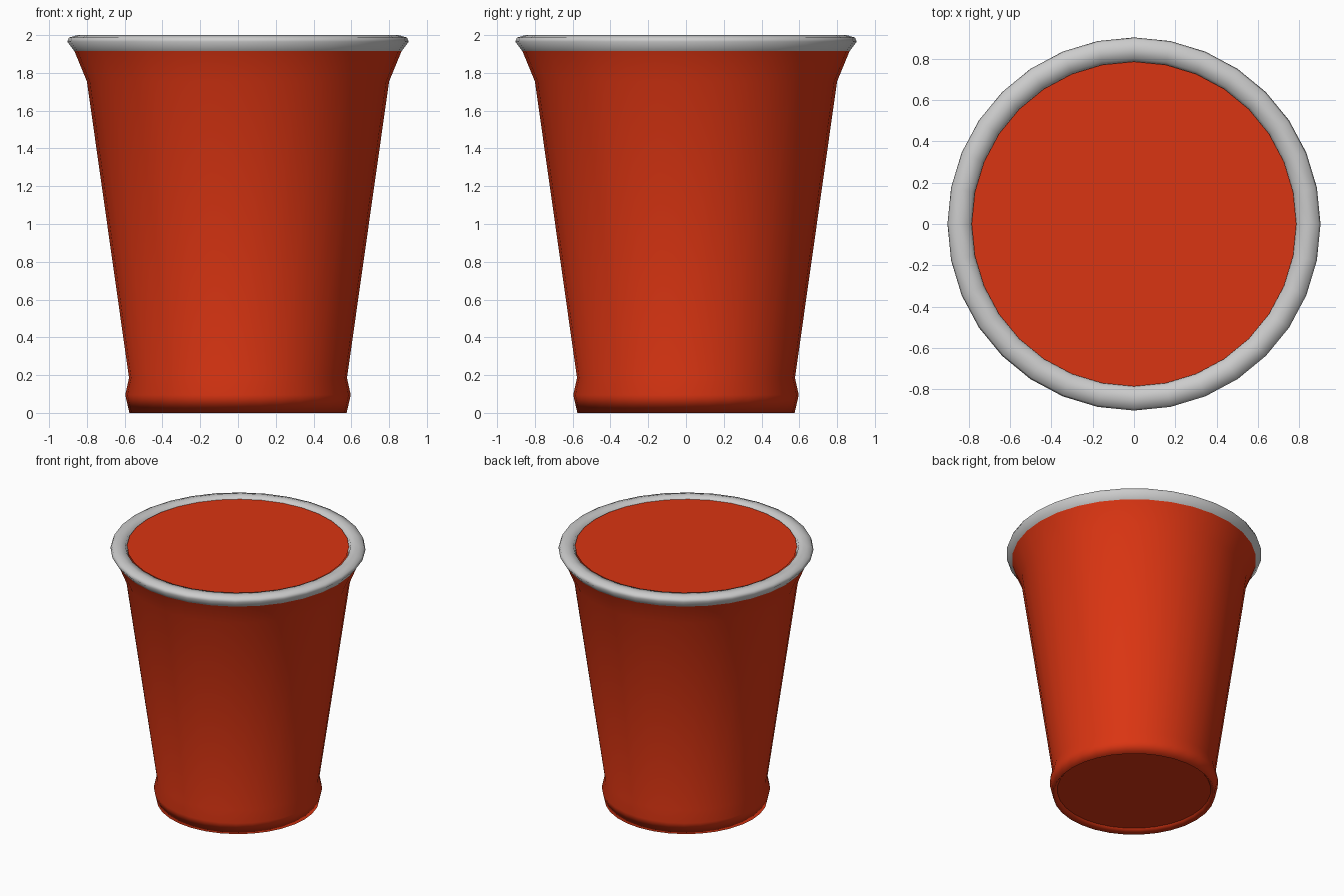
import bpy, bmesh
from math import cos, sin, tau

if "Cube" in bpy.data.objects:
    bpy.data.objects.remove(bpy.data.objects["Cube"])

SIDES = 32


def lathe(name, profile, material=None, cap_start=False):
    """Spin an (r, z) profile, listed bottom to top on the outside."""
    bm = bmesh.new()
    rings = [[bm.verts.new((r * cos(tau * i / SIDES), r * sin(tau * i / SIDES), z))
              for i in range(SIDES)] for r, z in profile]
    for a, b in zip(rings, rings[1:]):
        for i in range(SIDES):
            j = (i + 1) % SIDES
            bm.faces.new((a[i], a[j], b[j], b[i])).smooth = True
    if cap_start:
        bm.faces.new(rings[0][::-1])
    mesh = bpy.data.meshes.new(name)
    bm.to_mesh(mesh)
    bm.free()
    obj = bpy.data.objects.new(name, mesh)
    bpy.context.collection.objects.link(obj)
    if material:
        mesh.materials.append(material)
    return obj


red = bpy.data.materials.new("red")
red.diffuse_color = (0.7, 0.035, 0.006, 1)
red.use_nodes = True
red.node_tree.nodes["Principled BSDF"].inputs["Base Color"].default_value = red.diffuse_color

# Tapered body with recessed base, foot bulge and flared neck
lathe("cup_body", [(0.545, 0.035), (0.575, 0.0), (0.597, 0.095), (0.577, 0.185),
                   (0.80, 1.755), (0.866, 1.915)], red, cap_start=True)

# Rolled grey rim
lathe("cup_rim", [(0.866, 1.915), (0.904, 1.965), (0.895, 1.987), (0.85, 2.0),
                  (0.80, 1.992), (0.782, 1.94)])

# Flat red surface filling the mouth
bpy.ops.mesh.primitive_circle_add(vertices=SIDES, radius=0.787, fill_type='NGON',
                                  location=(0, 0, 1.985))
fill = bpy.context.object
fill.name = "cup_fill"
fill.data.materials.append(red)
